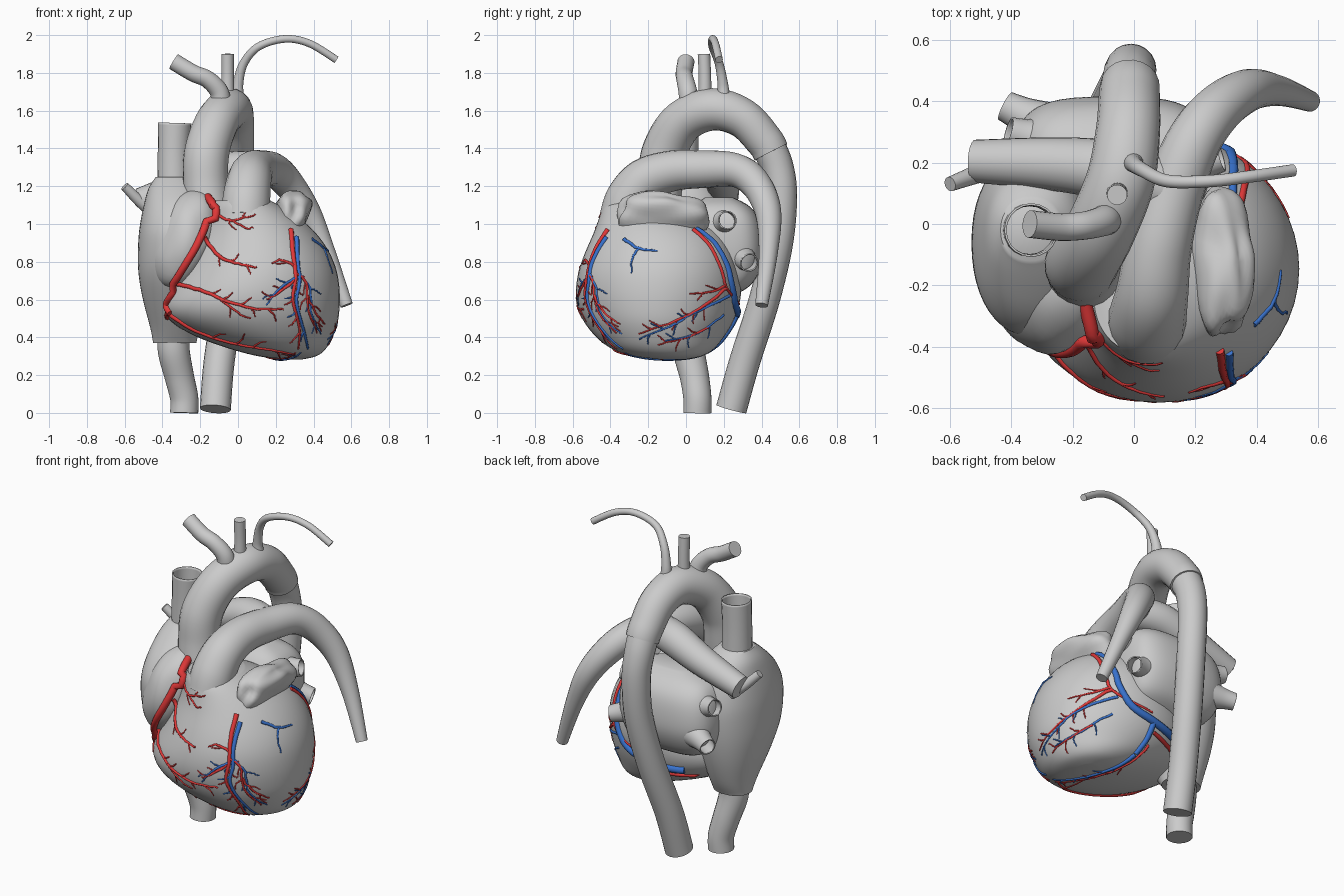
import bpy, bmesh, math, random
from mathutils import Vector, Euler, noise
from mathutils.bvhtree import BVHTree

if "Cube" in bpy.data.objects:
    bpy.data.objects.remove(bpy.data.objects["Cube"])

random.seed(4)


def smooth_path(pts, n=6):
    """Catmull-Rom through tuples of any dimension."""
    p = [pts[0]] + list(pts) + [pts[-1]]
    out = []
    for i in range(1, len(p) - 2):
        for k in range(n):
            t = k / n
            out.append(tuple(0.5 * (2 * b + (c - a) * t + (2 * a - 5 * b + 4 * c - d) * t * t
                                    + (3 * b - a - 3 * c + d) * t ** 3)
                             for a, b, c, d in zip(p[i - 1], p[i], p[i + 1], p[i + 2])))
    out.append(tuple(pts[-1]))
    return out


def finish(ob, mat=None, angle=50):
    bpy.ops.object.select_all(action='DESELECT')
    ob.select_set(True)
    bpy.context.view_layer.objects.active = ob
    if ob.type == 'CURVE':
        bpy.ops.object.convert(target='MESH')
        ob = bpy.context.object
    bpy.ops.object.shade_smooth_by_angle(angle=math.radians(angle))
    if mat:
        ob.data.materials.clear()
        ob.data.materials.append(mat)
    return ob


def from_bmesh(name, bm):
    bmesh.ops.recalc_face_normals(bm, faces=bm.faces)
    me = bpy.data.meshes.new(name)
    bm.to_mesh(me)
    bm.free()
    ob = bpy.data.objects.new(name, me)
    bpy.context.collection.objects.link(ob)
    return finish(ob)


def loft(name, rows, power=2.0, relax=4, seg=48):
    """Stack of super-ellipses; row = z, xmin, xmax, ymin, ymax."""
    bm = bmesh.new()
    rings = []
    for z, x0, x1, y0, y1 in smooth_path(rows, 5):
        ring = []
        for i in range(seg):
            a = 2 * math.pi * i / seg
            c, s = [math.copysign(abs(v) ** (2 / power), v) for v in (math.cos(a), math.sin(a))]
            ring.append(bm.verts.new(((x0 + x1) / 2 + c * (x1 - x0) / 2,
                                      (y0 + y1) / 2 + s * (y1 - y0) / 2, z)))
        rings.append(ring)
    for a, b in zip(rings, rings[1:]):
        for i in range(seg):
            j = (i + 1) % seg
            bm.faces.new((a[i], a[j], b[j], b[i]))
    bm.faces.new(rings[0])
    bm.faces.new(rings[-1])
    inner = [v for r in rings[1:-1] for v in r]
    for _ in range(relax):
        bmesh.ops.smooth_vert(bm, verts=inner, factor=.5, use_axis_x=True, use_axis_y=True, use_axis_z=True)
    return from_bmesh(name, bm)


def blob(name, centre, radii, rot, bump, power=2.6):
    """Rounded, softly lumpy lobe."""
    bm = bmesh.new()
    bmesh.ops.create_uvsphere(bm, u_segments=40, v_segments=24, radius=1)
    m = Euler([math.radians(a) for a in rot]).to_matrix()
    for v in bm.verts:
        d = v.co / sum(abs(c) ** power for c in v.co) ** (1 / power)
        d *= 1 + bump * noise.noise(v.co * 1.5)
        v.co = Vector(centre) + m @ Vector([a * b for a, b in zip(d, radii)])
    return from_bmesh(name, bm)


def tubes(name, paths, mat=None, res=8, hollow=False):
    """Round tubes along lists of (x, y, z, radius)."""
    cu = bpy.data.curves.new(name, 'CURVE')
    cu.dimensions = '3D'
    cu.bevel_depth = 1
    cu.bevel_resolution = res
    cu.use_fill_caps = not hollow
    for path in paths:
        sp = cu.splines.new('POLY')
        sp.points.add(len(path) - 1)
        for q, (x, y, z, r) in zip(sp.points, path):
            q.co = (x, y, z, 1)
            q.radius = r
    ob = bpy.data.objects.new(name, cu)
    bpy.context.collection.objects.link(ob)
    ob = finish(ob, mat)
    if hollow:
        mod = ob.modifiers.new('wall', 'SOLIDIFY')
        mod.thickness = 0.007
    return ob


def vessel(name, pts, hollow=False):
    return tubes(name, [smooth_path(pts, 8)], hollow=hollow)


# Chambers
ventricles = loft('ventricles', [
    (.283, .24, .34, -.14, .0), (.30, .10, .42, -.29, .09), (.34, -.05, .47, -.40, .155),
    (.40, -.22, .505, -.48, .205), (.48, -.36, .535, -.545, .255), (.56, -.405, .545, -.58, .285),
    (.65, -.375, .545, -.59, .30), (.75, -.315, .53, -.575, .29), (.85, -.265, .49, -.54, .26),
    (.95, -.22, .42, -.495, .2), (1.03, -.185, .33, -.465, .1), (1.09, -.155, .24, -.445, 0),
    (1.125, -.13, .17, -.42, -.07)], 2, 7)
right_atrium = loft('right_atrium', [
    (.37, -.45, -.22, -.08, .11), (.45, -.465, -.2, -.14, .15), (.6, -.505, -.15, -.25, .2),
    (.75, -.53, -.12, -.34, .23), (.9, -.53, -.12, -.37, .24), (1.0, -.52, -.12, -.36, .23),
    (1.1, -.5, -.14, -.3, .2), (1.19, -.475, -.18, -.2, .15), (1.25, -.435, -.24, -.12, .08)], 2.2)
right_auricle = blob('right_auricle', (-.29, -.21, .92), (.155, .215, .27), (0, 22, 18), .05, 2.1)
left_auricle = blob('left_auricle', (.28, -.13, 1.04), (.095, .225, .13), (-3, 28, 0), .2, 2.7)
loft('left_atrium', [
    (.62, -.2, .1, .1, .25), (.68, -.33, .2, .05, .35), (.8, -.385, .24, 0, .41),
    (.92, -.385, .25, 0, .415), (1.03, -.36, .24, 0, .39), (1.1, -.3, .19, .04, .33),
    (1.14, -.16, .1, .1, .25)], 3.2)

# Great vessels
vessel('ascending_aorta_and_arch', [
    (-.15, -.16, 1.02, .125), (-.17, -.14, 1.2, .12), (-.165, -.115, 1.38, .12), (-.11, -.02, 1.54, .115),
    (-.045, .14, 1.607, .112), (-.02, .3, 1.56, .105), (-.015, .415, 1.44, .1), (-.013, .45, 1.38, .097)])
vessel('descending_aorta', [
    (-.015, .42, 1.44, .092), (-.015, .48, 1.31, .087), (-.01, .505, 1.15, .083), (-.015, .485, .9, .082),
    (-.05, .415, .6, .082), (-.1, .31, .27, .082), (-.12, .24, .02, .082)])
vessel('brachiocephalic_artery', [
    (-.09, .02, 1.62, .055), (-.1, .01, 1.7, .05), (-.16, -.005, 1.765, .046), (-.24, -.01, 1.8, .045),
    (-.34, 0, 1.86, .045)])
vessel('carotid_artery', [(-.055, .1, 1.66, .036), (-.055, .1, 1.78, .033), (-.055, .095, 1.9, .033)])
vessel('subclavian_artery', [
    (.0, .2, 1.66, .035), (.0, .195, 1.74, .028), (.03, .175, 1.85, .023), (.11, .14, 1.94, .021),
    (.25, .14, 1.98, .02), (.38, .155, 1.955, .02), (.52, .175, 1.87, .02)])
vessel('pulmonary_trunk_and_left_artery', [
    (.04, -.33, 1.03, .13), (.045, -.3, 1.13, .127), (.06, -.22, 1.23, .118), (.08, -.08, 1.28, .108),
    (.12, .08, 1.29, .1), (.19, .26, 1.285, .09), (.27, .37, 1.21, .082), (.37, .435, 1.06, .07),
    (.47, .435, .84, .05), (.575, .4, .57, .034)])
vessel('right_pulmonary_artery', [
    (.1, .12, 1.29, .095), (-.05, .17, 1.28, .1), (-.25, .195, 1.21, .088), (-.52, .205, 1.12, .07)])
vessel('right_pulmonary_branch', [(-.44, .19, 1.06, .04), (-.52, .16, 1.12, .03), (-.6, .13, 1.2, .024)])
vessel('superior_vena_cava', [(-.34, -.02, 1.2, .088), (-.34, -.02, 1.37, .085), (-.335, -.02, 1.535, .088)], True)
vessel('inferior_vena_cava', [
    (-.34, .01, .45, .085), (-.34, .015, .33, .085), (-.31, .045, .19, .078), (-.285, .06, .08, .075),
    (-.285, .06, 0, .075)])

# Pulmonary veins, open ended and flaring into the atrium
for i, (a, b) in enumerate([((.14, .18, 1.0), (.285, .22, 1.02)), ((.12, .28, .84), (.28, .335, .795)),
                            ((-.27, .26, .97), (-.41, .3, 1.0)), ((-.27, .31, .82), (-.42, .385, .79))]):
    mid = tuple(p * .4 + q * .6 for p, q in zip(a, b))
    vessel('pulmonary_vein_%d' % (i + 1), [a + (.09,), mid + (.06,), b + (.05,)], True)

# Coronary vessels: drawn in a view plane (or near the wall in 3D) and projected onto the heart
verts, polys = [], []
for ob in (ventricles, right_atrium, right_auricle):
    n = len(verts)
    verts += [v.co.copy() for v in ob.data.vertices]
    polys += [[n + i for i in p.vertices] for p in ob.data.polygons]
wall = BVHTree.FromPolygons(verts, polys)
VIEWS = {'front': (lambda a, b: (a, -2, b), (0, 1, 0)), 'side': (lambda a, b: (2, a, b), (-1, 0, 0)),
         'below': (lambda a, b: (a, b, -1), (0, 0, 1)), 'near': (lambda *p: p, (0, 0, 0))}


def project(view, pts, r0, r1, wob):
    place, d = VIEWS[view]
    out = []
    flat = smooth_path(pts, 5)
    for i, p in enumerate(flat):
        o = Vector(place(*[c + random.uniform(-wob, wob) for c in p]))
        hit = wall.ray_cast(o, Vector(d))[0] if view != 'near' else None
        if hit is None:
            hit = wall.find_nearest(o + Vector(d) * abs(o.dot(Vector(d))))[0]
        if out and (hit - Vector(out[-1][:3])).length > .18:
            break
        out.append((*hit, r0 + (r1 - r0) * i / (len(flat) - 1)))
    return out


def coronary(name, mat, branches):
    """branch = view, start radius, end radius, number of twigs, points."""
    paths = []
    for view, r0, r1, twigs, pts in branches:
        paths.append(project(view, pts, r0, r1, .003 if r0 < .013 else .001))
        flat = smooth_path(pts, 5)
        for k in range(twigs):
            i = int(len(flat) * (.35 + .6 * k / twigs))
            (a, b), (c, e) = flat[i - 1], flat[i]
            t = math.atan2(e - b, c - a) + random.choice((-.8, .8))
            s = random.uniform(.025, .04)
            tw = [(c, e)]
            for _ in range(2):
                tw.append((tw[-1][0] + s * math.cos(t), tw[-1][1] + s * math.sin(t)))
                t += random.uniform(-.6, .6)
            paths.append(project(view, tw, r1 + .001, .003, .002))
    tubes(name, [p for p in paths if len(p) > 1], mat, 2)


def colour(name, rgb):
    m = bpy.data.materials.new(name)
    m.diffuse_color = (*rgb, 1)
    m.use_nodes = True
    m.node_tree.nodes["Principled BSDF"].inputs["Base Color"].default_value = m.diffuse_color
    return m


red = colour('artery_red', (.75, .04, .04))
blue = colour('vein_blue', (.04, .17, .62))

# Main right trunk leaves the aorta and runs down the groove
vessel_path = smooth_path([(-.16, -.26, 1.14), (-.135, -.37, 1.1), (-.15, -.41, 1.02), (-.205, -.43, .9),
                           (-.29, -.41, .76), (-.37, -.32, .63), (-.39, -.27, .57), (-.37, -.31, .52)], 6)
tubes('right_coronary_trunk', [[(*(wall.find_nearest(Vector(p))[0].lerp(Vector(p), .3) if i > 6 else p),
                                 .023 - .00015 * i) for i, p in enumerate(vessel_path)]], red, 4)
coronary('right_coronary_branches', red, [
    ('front', .015, .006, 4, [(-.37, .53), (-.25, .45), (-.1, .39), (.05, .355), (.2, .33), (.3, .31)]),
    ('front', .009, .004, 2, [(-.13, 1.06), (-.05, 1.02), (.02, 1.03), (.09, 1.05)]),
    ('front', .006, .004, 0, [(-.03, 1.02), (.04, .98), (.08, .98)]),
    ('front', .012, .005, 3, [(-.18, .93), (-.1, .83), (0, .79), (.1, .77)]),
    ('front', .012, .005, 5, [(-.32, .68), (-.2, .65), (-.05, .59), (.1, .55), (.24, .55)]),
    ('front', .007, .004, 1, [(-.1, .61), (0, .53), (.07, .5)]),
    ('near', .016, .012, 0, [(-.38, -.29, .53), (-.36, -.12, .5), (-.2, .1, .48), (.06, .23, .48)]),
    ('below', .009, .004, 5, [(.06, .2), (.13, .05), (.22, -.15), (.3, -.33)])])
coronary('left_coronary_artery', red, [
    ('front', .015, .005, 5, [(.28, .97), (.29, .85), (.305, .72), (.29, .6), (.325, .45), (.32, .34)]),
    ('front', .009, .004, 1, [(.295, .78), (.23, .81), (.18, .79)]),
    ('front', .009, .004, 2, [(.295, .7), (.21, .63), (.15, .6)]),
    ('front', .01, .004, 3, [(.3, .74), (.36, .69), (.37, .55), (.42, .42)]),
    ('front', .008, .004, 2, [(.365, .62), (.41, .53), (.46, .47)]),
    ('near', .013, .006, 0, [(.36, .05, 1.0), (.37, .13, .9), (.38, .2, .76), (.36, .24, .66),
                             (.25, .29, .6), (.1, .3, .57)]),
    ('side', .008, .004, 2, [(.21, .68), (.14, .64), (.02, .63)]),
    ('side', .01, .004, 6, [(.21, .66), (.1, .57), (-.05, .49), (-.25, .42)]),
    ('side', .007, .004, 3, [(.12, .45), (0, .4), (-.15, .36)])])
coronary('cardiac_veins', blue, [
    ('near', .013, .026, 0, [(.34, .07, 1.01), (.34, .17, .92), (.34, .24, .8), (.32, .275, .68),
                             (.24, .29, .57), (.06, .28, .52), (-.14, .22, .5)]),
    ('front', .014, .006, 4, [(.31, .93), (.315, .8), (.325, .7), (.31, .58), (.35, .43), (.37, .34)]),
    ('front', .008, .004, 2, [(.31, .72), (.22, .66), (.15, .57)]),
    ('front', .008, .004, 3, [(.32, .74), (.38, .66), (.39, .52), (.44, .42)]),
    ('side', .01, .005, 0, [(-.33, .92), (-.25, .87), (-.15, .86)]),
    ('side', .007, .004, 0, [(-.25, .87), (-.285, .82), (-.29, .74)]),
    ('side', .009, .004, 5, [(.23, .62), (.06, .54), (-.08, .46), (-.25, .39)]),
    ('side', .007, .004, 3, [(.2, .52), (.06, .42), (-.12, .38)]),
    ('near', .018, .015, 0, [(.08, .28, .52), (.09, .23, .43), (.12, .15, .36)]),
    ('below', .015, .005, 5, [(.12, .15), (.17, .04), (.25, -.15), (.33, -.32)])])
